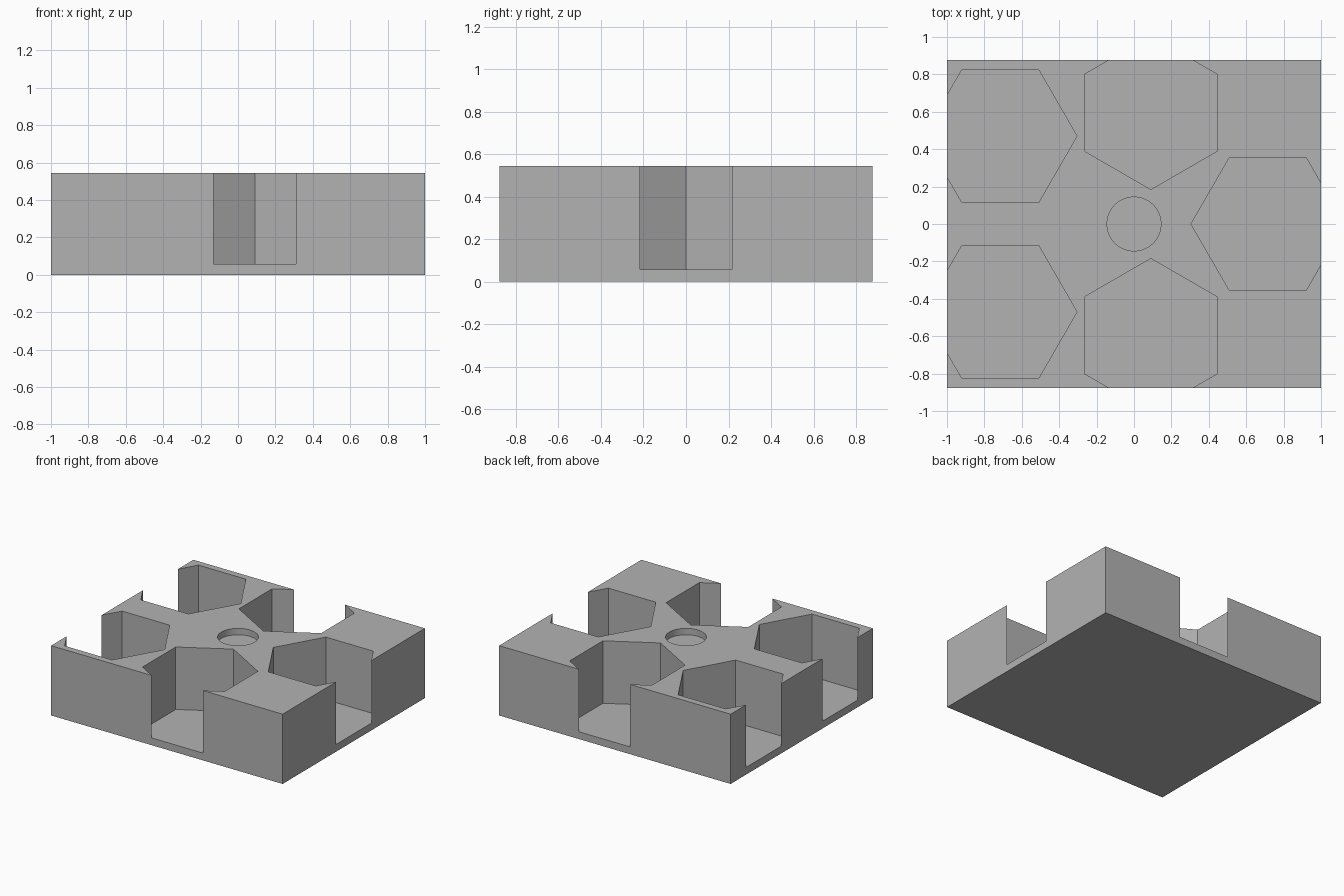
import bpy
from math import pi

default = bpy.data.objects.get("Cube")
if default:
    bpy.data.objects.remove(default, do_unlink=True)

HEIGHT = 0.545
FLOOR = 0.057
RADIUS = 0.41

grey = bpy.data.materials.new("plain grey")
grey.use_nodes = True
colour = (0.45, 0.45, 0.45, 1)
grey.diffuse_color = colour
for node in grey.node_tree.nodes:
    if node.type == 'BSDF_PRINCIPLED':
        node.inputs["Base Color"].default_value = colour

# Solid block
bpy.ops.mesh.primitive_cube_add(size=1, location=(0, 0, HEIGHT / 2))
block = bpy.context.object
block.name = "holder_block"
block.scale = (2, 1.755, HEIGHT)
bpy.ops.object.transform_apply(location=True, rotation=False, scale=True)
block.data.materials.append(grey)


def cut_prism(name, sides, radius, x, y, bottom, turn=0):
    """Cut an upright prism out of the block, from bottom up through the top."""
    depth = HEIGHT + 0.2 - bottom
    bpy.ops.mesh.primitive_cylinder_add(
        vertices=sides, radius=radius, depth=depth,
        location=(x, y, bottom + depth / 2), rotation=(0, 0, turn))
    cutter = bpy.context.object
    cutter.name = name
    cutter.hide_render = True
    cutter.data.materials.append(grey)
    mod = block.modifiers.new(name, 'BOOLEAN')
    mod.operation = 'DIFFERENCE'
    mod.solver = 'EXACT'
    mod.object = cutter
    bpy.context.view_layer.objects.active = block
    bpy.ops.object.modifier_apply(modifier=name)
    bpy.data.objects.remove(cutter, do_unlink=True)


# Hexagonal pockets, open through the side walls
for side in (-1, 1):
    cut_prism("corner_pocket", 6, RADIUS, -0.715, side * 0.47, FLOOR, pi / 6)
    cut_prism("edge_pocket", 6, RADIUS, 0.09, side * 0.595, FLOOR)
cut_prism("side_pocket", 6, RADIUS, 0.715, 0, FLOOR, pi / 6)

# Shallow round recess in the centre
cut_prism("round_recess", 64, 0.144, 0, 0, HEIGHT - 0.05)

bpy.ops.object.select_all(action='DESELECT')
block.select_set(True)
bpy.context.view_layer.objects.active = block
bpy.ops.object.shade_smooth_by_angle(angle=pi / 6)
